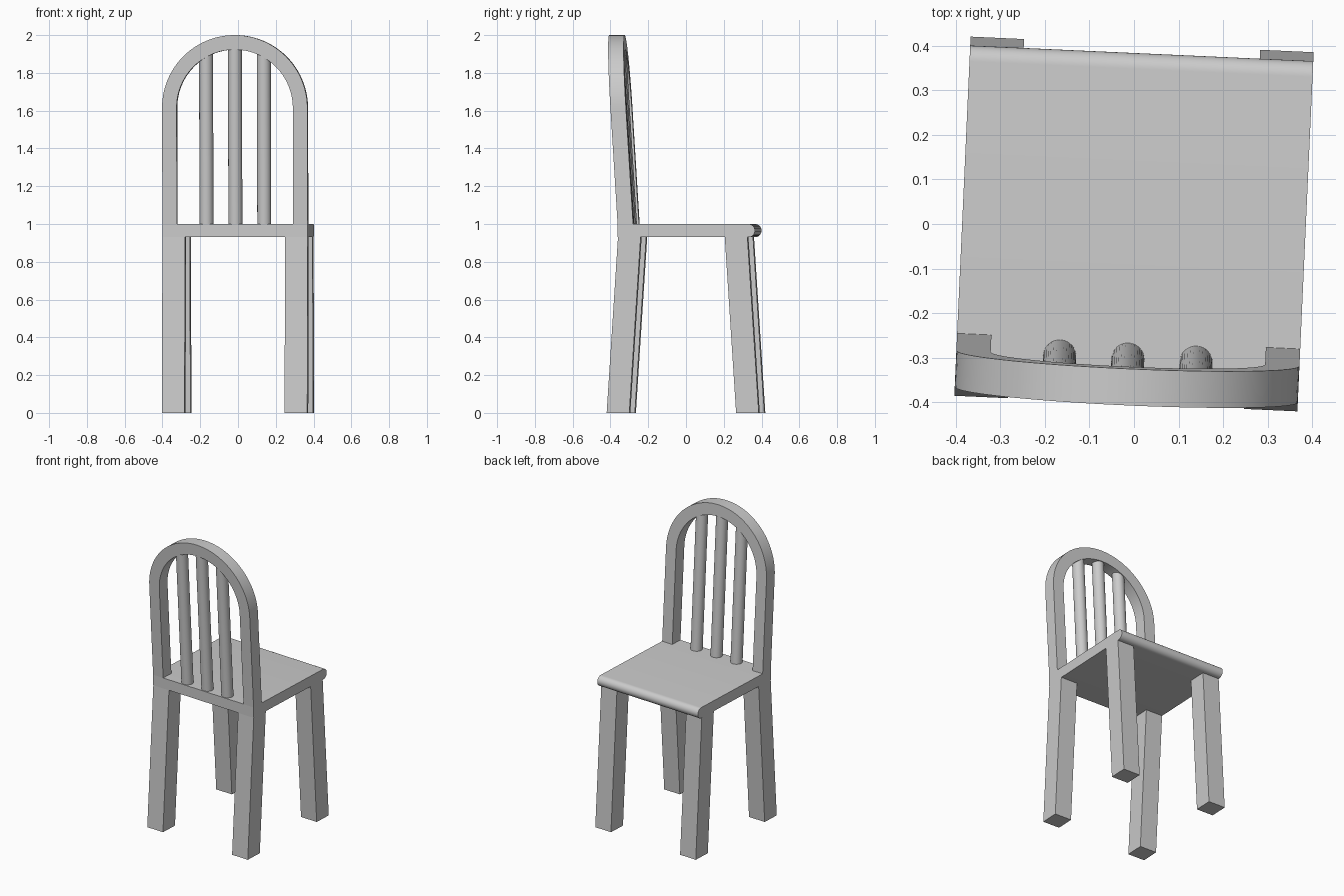
import bpy, bmesh
from math import sin, cos, pi, radians
from mathutils import Matrix, Vector

cube = bpy.data.objects.get("Cube")
if cube:
    bpy.data.objects.remove(cube, do_unlink=True)

HALF_W = 0.385           # half width of seat and backrest
BACK_Y = -0.345          # rear plane of the seat
SEAT_LOW, SEAT_TOP = 0.93, 1.0
LEAN = 0.062             # backward tilt of the backrest per unit of height
TURN = Matrix.Rotation(radians(-2.6), 4, 'Z')

grey = bpy.data.materials.new("plain_grey")
grey.use_nodes = True
colour = (0.6, 0.6, 0.6, 1)
grey.diffuse_color = colour
grey.node_tree.nodes["Principled BSDF"].inputs["Base Color"].default_value = colour


def finish(name, bm):
    """Turn the part with the whole chair, and shade curves smooth."""
    bmesh.ops.recalc_face_normals(bm, faces=bm.faces)
    bm.transform(TURN)
    mesh = bpy.data.meshes.new(name)
    bm.to_mesh(mesh)
    bm.free()
    mesh.materials.append(grey)
    obj = bpy.data.objects.new(name, mesh)
    bpy.context.collection.objects.link(obj)
    bpy.ops.object.select_all(action='DESELECT')
    obj.select_set(True)
    bpy.context.view_layer.objects.active = obj
    bpy.ops.object.shade_smooth_by_angle(angle=radians(30))


def extrude(bm, faces, offset):
    new = bmesh.ops.extrude_face_region(bm, geom=faces)["geom"]
    verts = [v for v in new if isinstance(v, bmesh.types.BMVert)]
    bmesh.ops.translate(bm, verts=verts, vec=offset)


def lean(bm):
    for v in bm.verts:
        v.co.y -= LEAN * (v.co.z - SEAT_TOP)


# Seat: flat slab with a half-round front edge
bm = bmesh.new()
r = (SEAT_TOP - SEAT_LOW) / 2
profile = [(BACK_Y, SEAT_TOP), (BACK_Y, SEAT_LOW)]
for i in range(17):
    a = -pi / 2 + pi * i / 16
    profile.append((0.348 + r * cos(a), SEAT_LOW + r + r * sin(a)))
face = bm.faces.new([bm.verts.new((-HALF_W, y, z)) for y, z in profile])
extrude(bm, [face], Vector((2 * HALF_W, 0, 0)))
finish("seat", bm)

# Legs: square posts splayed to front and back
for depth, end in ((-1, "back"), (1, "front")):
    for side, hand in ((-1, "right"), (1, "left")):
        bm = bmesh.new()
        bmesh.ops.create_cube(bm, size=1)
        for v in bm.verts:
            low = v.co.z < 0
            y = depth * (0.343 if not low else 0.403) + v.co.y * 0.12 - depth * 0.06
            v.co = (side * (HALF_W - 0.06) + v.co.x * 0.12, y, 0 if low else SEAT_LOW)
        finish(f"{end}_{hand}_leg", bm)

# Backrest frame: arched band, tilted back
bm = bmesh.new()
SPRING, BAND = 1.615, 0.077
path = [(1, 0, SEAT_TOP)]
path += [(cos(pi * i / 48), sin(pi * i / 48), SPRING) for i in range(49)]
path += [(-1, 0, SEAT_TOP)]
rows = [[bm.verts.new((c * rad, BACK_Y, z + s * rad)) for rad in (HALF_W, HALF_W - BAND)]
        for c, s, z in path]
faces = [bm.faces.new((a[0], b[0], b[1], a[1])) for a, b in zip(rows, rows[1:])]
extrude(bm, faces, Vector((0, 0.082, 0)))
lean(bm)
finish("backrest_arch", bm)

# Three round spindles running up into the arch
for x, top, name in ((-0.153, 1.92, "right"), (0, 1.95, "middle"), (0.153, 1.92, "left")):
    bm = bmesh.new()
    height = top - SEAT_LOW - r
    place = Matrix.Translation((x, BACK_Y + 0.041, top - height / 2))
    bmesh.ops.create_cone(bm, cap_ends=True, segments=32, radius1=0.037,
                          radius2=0.037, depth=height, matrix=place)
    lean(bm)
    finish(f"{name}_spindle", bm)
